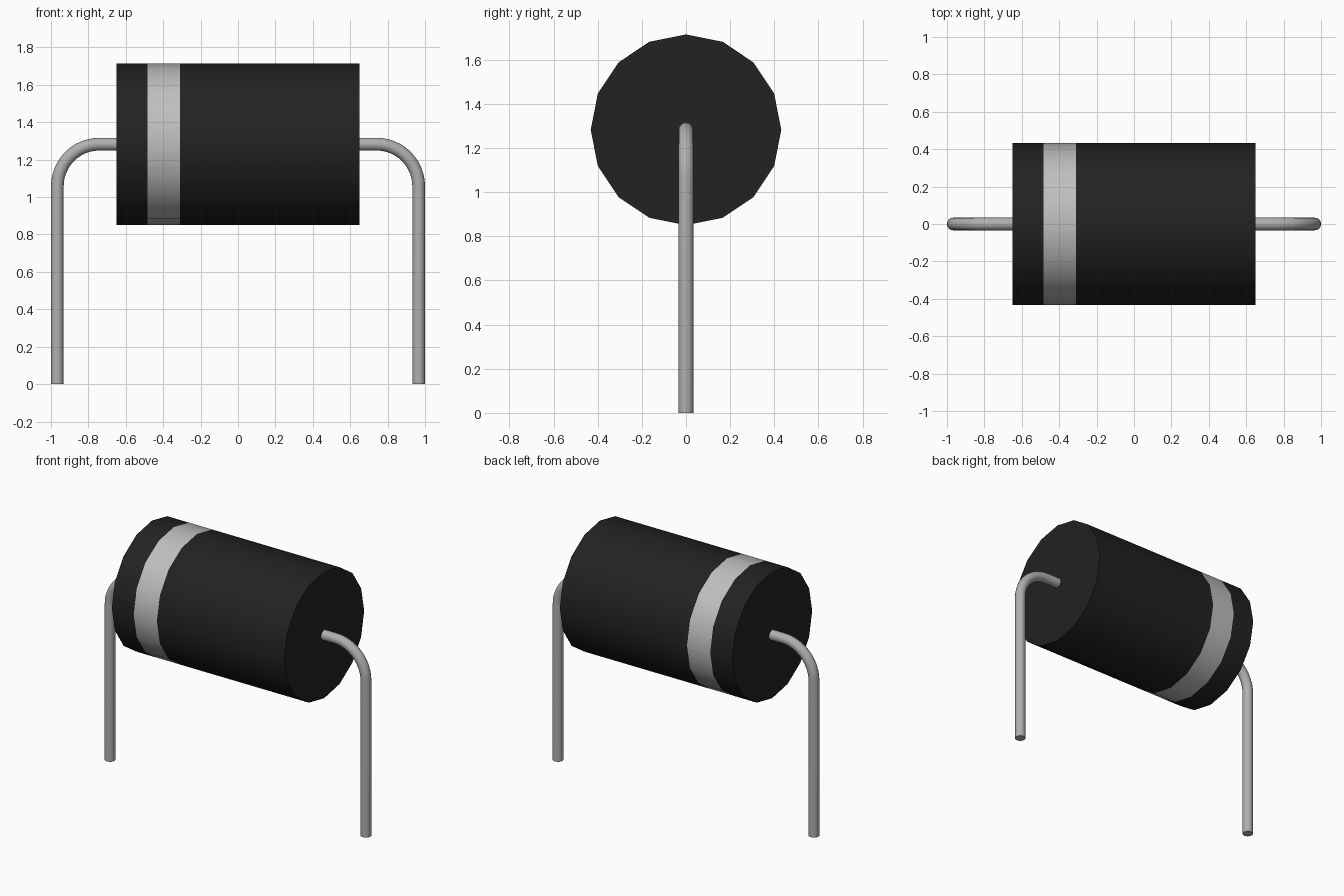
import bpy, bmesh, math
from mathutils import Vector

cube = bpy.data.objects.get("Cube")
if cube:
    bpy.data.objects.remove(cube, do_unlink=True)


def material(name, rgb, rough=0.5):
    mat = bpy.data.materials.new(name)
    mat.use_nodes = True
    col = (*rgb, 1.0)
    mat.diffuse_color = col
    bsdf = next(n for n in mat.node_tree.nodes if n.type == 'BSDF_PRINCIPLED')
    bsdf.inputs["Base Color"].default_value = col
    bsdf.inputs["Roughness"].default_value = rough
    mat.roughness = rough
    return mat


BLACK = material("black_plastic", (0.016, 0.016, 0.016))
SILVER = material("silver_paint", (0.52, 0.52, 0.52))
METAL = material("lead_metal", (0.43, 0.43, 0.43))


def sweep(name, path, radius, sides, mats, segment_mats=None):
    """Sweep a round section along an (x, z) path lying in the y = 0 plane."""
    bm = bmesh.new()
    pts = [Vector((x, 0, z)) for x, z in path]
    rings = []
    for i, p in enumerate(pts):
        t = (pts[min(i + 1, len(pts) - 1)] - pts[max(i - 1, 0)]).normalized()
        n = Vector((-t.z, 0, t.x))
        ring = []
        for k in range(sides):
            a = 2 * math.pi * k / sides
            ring.append(bm.verts.new(p + radius * (math.cos(a) * n + Vector((0, math.sin(a), 0)))))
        rings.append(ring)
    for i in range(len(rings) - 1):
        a, b = rings[i], rings[i + 1]
        for k in range(sides):
            j = (k + 1) % sides
            f = bm.faces.new((a[k], a[j], b[j], b[k]))
            if segment_mats:
                f.material_index = segment_mats[i]
    bm.faces.new(rings[0])
    bm.faces.new(rings[-1])
    bmesh.ops.recalc_face_normals(bm, faces=bm.faces)
    me = bpy.data.meshes.new(name)
    bm.to_mesh(me)
    bm.free()
    for m in mats:
        me.materials.append(m)
    ob = bpy.data.objects.new(name, me)
    bpy.context.collection.objects.link(ob)
    bpy.ops.object.select_all(action='DESELECT')
    ob.select_set(True)
    bpy.context.view_layer.objects.active = ob
    bpy.ops.object.shade_smooth_by_angle(angle=math.radians(30))
    return ob


AXIS_Z = 1.283

# Sixteen-sided barrel with a silver band near its right end
sweep("body", [(x, AXIS_Z) for x in (-0.65, -0.485, -0.31, 0.65)],
      0.432, 16, [BLACK, SILVER], [0, 1, 0])

# Bent wire leads: out of the barrel end, round a quarter bend, down to the ground
WIRE, BEND, LEAD_X = 0.034, 0.225, 0.966
STEPS = 12
for name, side in (("left_lead", 1), ("right_lead", -1)):
    path = [(0.64, AXIS_Z)]
    for i in range(STEPS + 1):
        a = math.pi / 2 * (1 - i / STEPS)
        path.append((LEAD_X - BEND + BEND * math.cos(a), AXIS_Z - BEND + BEND * math.sin(a)))
    path.append((LEAD_X, 0))
    sweep(name, [(side * x, z) for x, z in path], WIRE, 16, [METAL])
